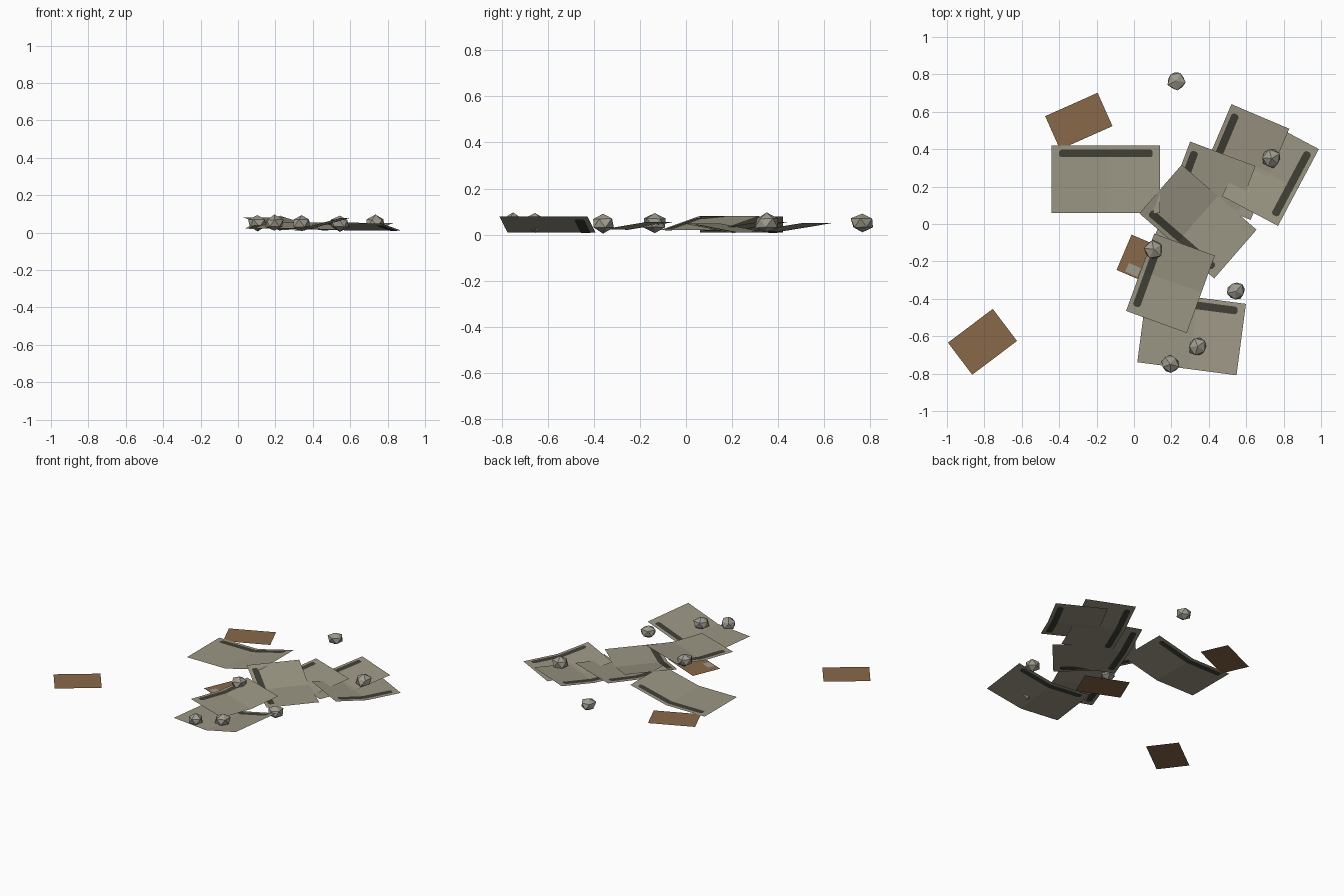
import bpy, bmesh, math, random
from mathutils import Matrix, Vector

if "Cube" in bpy.data.objects:
    bpy.data.objects.remove(bpy.data.objects["Cube"])

random.seed(4)


def material(name, rgb):
    m = bpy.data.materials.new(name)
    m.diffuse_color = (*rgb, 1)
    m.use_nodes = True
    m.node_tree.nodes["Principled BSDF"].inputs["Base Color"].default_value = m.diffuse_color
    return m


SHEET = material("olive grey sheet", (0.33, 0.305, 0.23))
STRIP = material("dark strip", (0.05, 0.05, 0.036))
CARD = material("brown card", (0.25, 0.14, 0.068))
STONE = material("grey stone", (0.34, 0.325, 0.27))


def finish(name, bm, mats, loc, angle):
    me = bpy.data.meshes.new(name)
    bm.to_mesh(me)
    bm.free()
    for m in mats:
        me.materials.append(m)
    ob = bpy.data.objects.new(name, me)
    ob.location = loc
    ob.rotation_euler.z = math.radians(angle)
    bpy.context.collection.objects.link(ob)
    return ob


def add_face(bm, pts, mat=0):
    f = bm.faces.new([bm.verts.new(p) for p in pts])
    f.material_index = mat
    return f


def folded_sheet(name, x, y, angle, length, width, base, rise):
    """Sheet with a flat half and a raised half, dark strip along one edge."""
    bm = bmesh.new()
    hl, hw, fold = length / 2, width / 2, 0.01

    def at(u, v, off=0):
        return (u, v, max(0, (u - fold) / (hl - fold)) * rise + off)

    for a, b in ((-hl, fold), (fold, hl)):
        add_face(bm, [at(a, -hw), at(b, -hw), at(b, hw), at(a, hw)])
    # chamfered strip on both sides of the sheet
    e, lo, hi, c = hl - 0.04, hw - 0.063, hw - 0.022, 0.01
    left = [(fold, hi), (-e + c, hi), (-e, hi - c), (-e, lo + c), (-e + c, lo), (fold, lo)]
    right = [(fold, lo), (e - c, lo), (e, lo + c), (e, hi - c), (e - c, hi), (fold, hi)]
    for ring in (left, right):
        add_face(bm, [at(u, v, 0.002) for u, v in ring], 1)
        add_face(bm, [at(u, v, -0.002) for u, v in reversed(ring)], 1)
    bmesh.ops.remove_doubles(bm, verts=bm.verts, dist=1e-5)
    finish(name, bm, [SHEET, STRIP], (x, y, base), angle)


def flat_card(name, x, y, z, angle, length, width, mat):
    bm = bmesh.new()
    a, b = length / 2, width / 2
    add_face(bm, [(-a, -b, 0), (a, -b, 0), (a, b, 0), (-a, b, 0)])
    finish(name, bm, [mat], (x, y, z), angle)


# folded sheets: x, y, angle, length, width, base height, rise
for i, s in enumerate([
    (-0.15, 0.24, 0, 0.58, 0.36, 0.010, 0.068),
    (0.308, -0.583, -7.5, 0.535, 0.385, 0.010, 0.068),
    (0.342, 0.013, 139, 0.53, 0.345, 0.020, 0.060),
    (0.572, 0.331, 67, 0.53, 0.336, 0.013, 0.038),
    (0.382, 0.127, 69.5, 0.53, 0.373, 0.016, 0.038),
    (0.729, 0.275, 242, 0.465, 0.34, 0.010, 0.038),
    (0.195, -0.317, 70, 0.44, 0.345, 0.022, 0.033),
]):
    folded_sheet(f"folded_sheet_{i + 1}", *s)

# brown cards lying on the ground
flat_card("brown_card_1", -0.295, 0.55, 0.006, 24, 0.307, 0.195, CARD)
flat_card("brown_card_2", -0.81, -0.63, 0.006, 37, 0.30, 0.215, CARD)
flat_card("brown_card_3", 0.085, -0.21, 0.0, -23, 0.30, 0.205, CARD)
flat_card("small_scrap", -0.005, -0.245, 0.004, -25, 0.07, 0.05, STONE)

# faceted stones
for i, (x, y) in enumerate([(0.225, 0.765), (0.735, 0.35), (0.105, -0.135),
                            (0.545, -0.36), (0.34, -0.655), (0.195, -0.75)]):
    bm = bmesh.new()
    bmesh.ops.create_icosphere(bm, subdivisions=1, radius=0.054)
    for v in bm.verts:
        v.co *= random.uniform(0.88, 1.1)
        v.co.z *= 0.8
    finish(f"stone_{i + 1}", bm, [STONE], (x, y, 0.05), random.uniform(0, 360))
